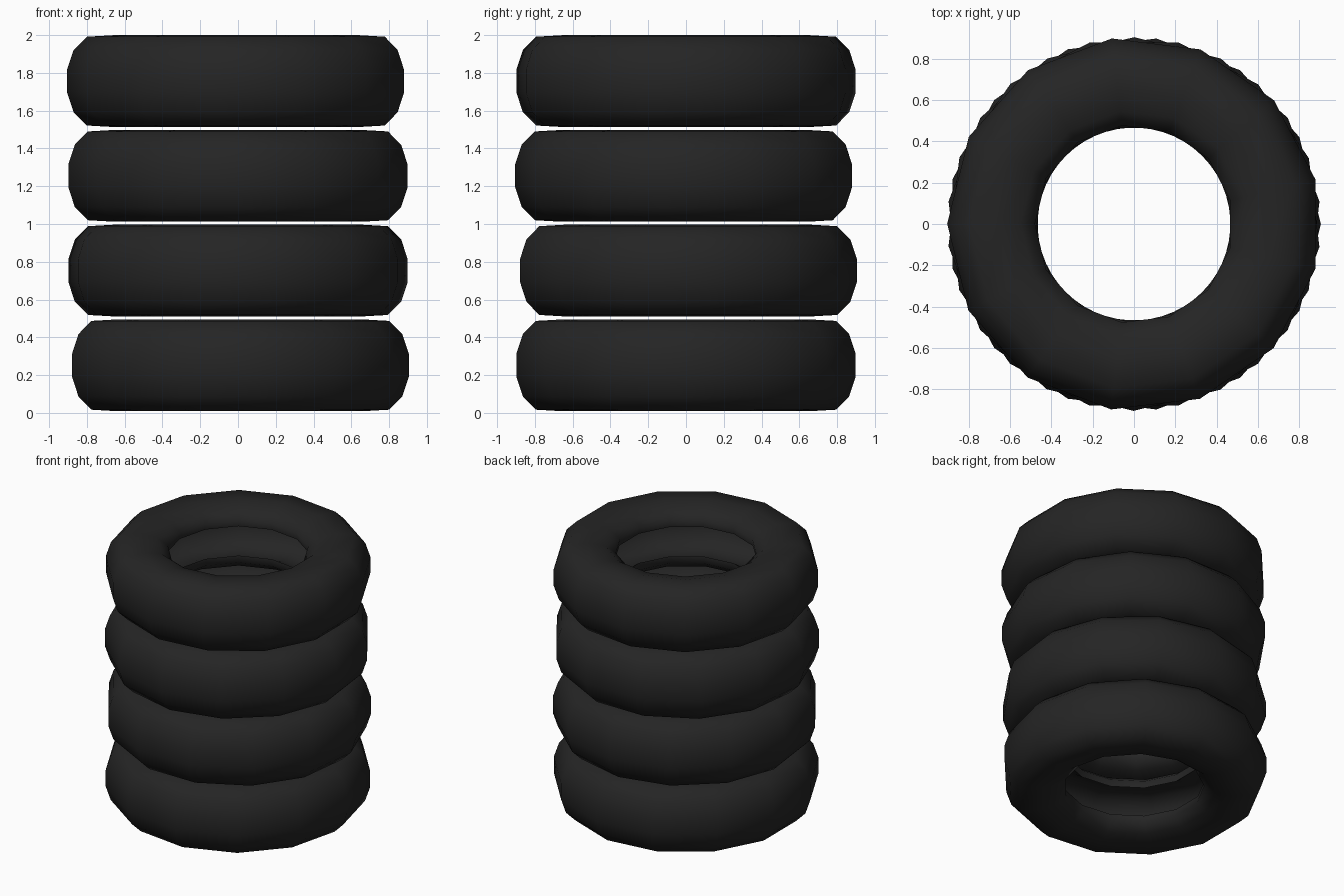
import bpy, bmesh, math

if "Cube" in bpy.data.objects:
    bpy.data.objects.remove(bpy.data.objects["Cube"])

rubber = bpy.data.materials.new("black_rubber")
rubber.diffuse_color = (0.018, 0.018, 0.018, 1)
rubber.use_nodes = True
rubber.node_tree.nodes["Principled BSDF"].inputs["Base Color"].default_value = rubber.diffuse_color

# Upper half of the hollow tyre section (radius, height from tyre middle)
outer = [(0.48, 0.16), (0.55, 0.215), (0.66, 0.243), (0.80, 0.235),
         (0.87, 0.165), (0.905, 0.06)]
inner = [(0.86, 0.05), (0.83, 0.13), (0.76, 0.185), (0.65, 0.19),
         (0.55, 0.155), (0.485, 0.11)]
flip = lambda pts: [(r, -z) for r, z in reversed(pts)]
section = outer + flip(outer) + flip(inner) + inner
SIDES = 13


def make_tyre(name, z_mid, turn):
    bm = bmesh.new()
    rings = []
    for i in range(SIDES):
        a = turn + 2 * math.pi * i / SIDES
        rings.append([bm.verts.new((r * math.cos(a), r * math.sin(a), z_mid + z))
                      for r, z in section])
    n = len(section)
    for i in range(SIDES):
        a, b = rings[i], rings[(i + 1) % SIDES]
        for j in range(n):
            k = (j + 1) % n
            bm.faces.new((a[j], a[k], b[k], b[j]))
    bmesh.ops.recalc_face_normals(bm, faces=bm.faces)
    mesh = bpy.data.meshes.new(name)
    bm.to_mesh(mesh)
    bm.free()
    mesh.materials.append(rubber)
    obj = bpy.data.objects.new(name, mesh)
    bpy.context.collection.objects.link(obj)
    # Smooth rubber with crisp lips around the hole
    bpy.ops.object.select_all(action='DESELECT')
    obj.select_set(True)
    bpy.context.view_layer.objects.active = obj
    bpy.ops.object.shade_smooth_by_angle(angle=math.radians(60))


# Stack of four tyres, each turned a little
for level, turn in enumerate((0.0, 0.12, 0.36, 0.24)):
    make_tyre(f"tyre_{level + 1}", 0.252 + 0.5015 * level, turn)
